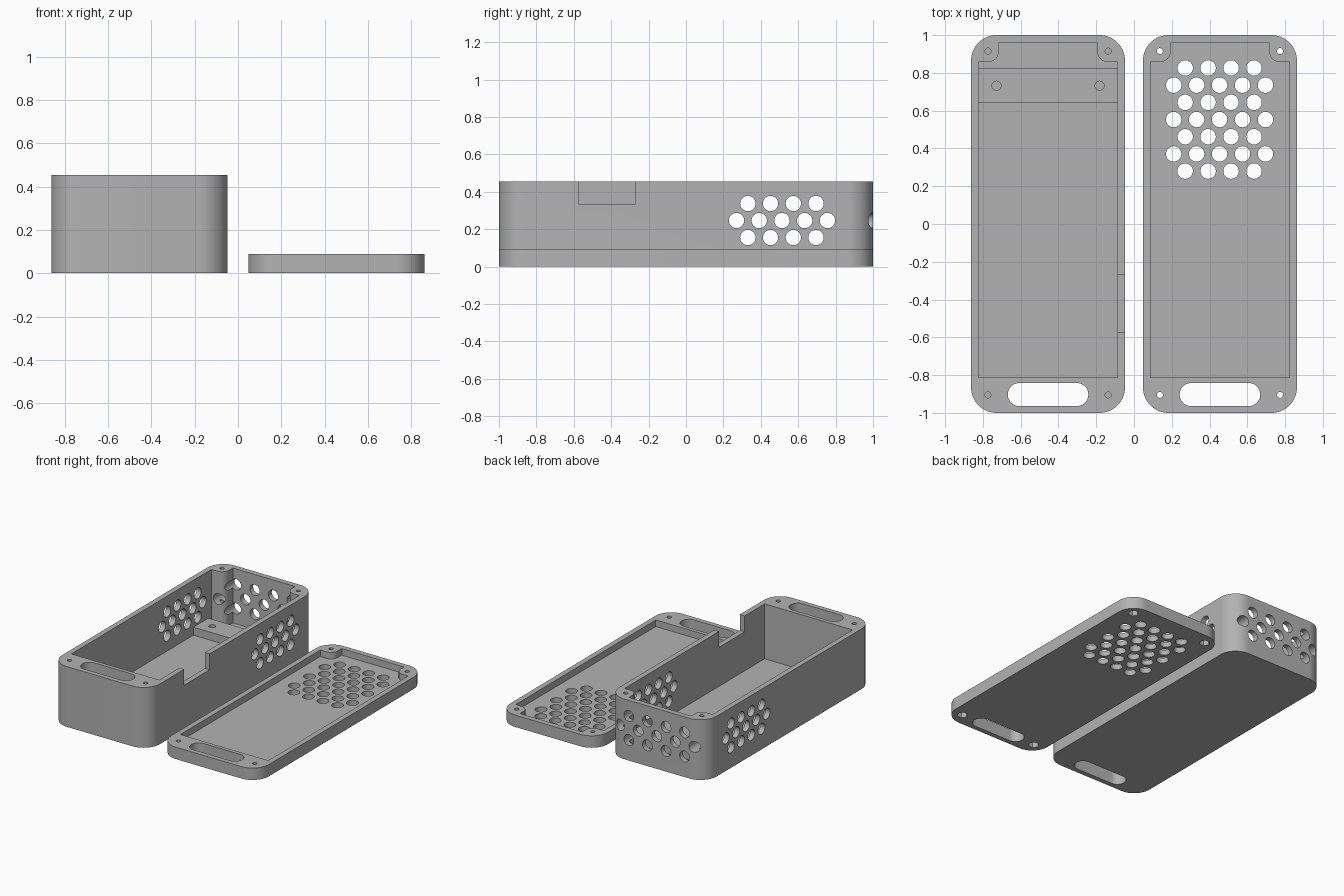
import bpy, bmesh, math
from mathutils import Vector

if "Cube" in bpy.data.objects:
    bpy.data.objects.remove(bpy.data.objects["Cube"], do_unlink=True)

grey = bpy.data.materials.new("plain grey")
grey.use_nodes = True
COLOUR = (0.45, 0.45, 0.45, 1)
grey.diffuse_color = COLOUR
grey.node_tree.nodes["Principled BSDF"].inputs["Base Color"].default_value = COLOUR

WIDTH, CORNER, WALL = 0.815, 0.135, 0.04
HALF = WIDTH / 2
BOX_X, LID_X = -0.455, 0.455
BOX_H, LID_H = 0.455, 0.09
SCREW_X, SCREW_BACK, SCREW_FRONT = 0.318, 0.915, -0.905
BOSS_R, HOLE_R, PITCH = 0.058, 0.041, 0.1215


def arc(cx, cy, r, a0, a1, n):
    angles = [math.radians(a0 + (a1 - a0) * i / n) for i in range(n + 1)]
    return [(cx + r * math.cos(a), cy + r * math.sin(a)) for a in angles]


def circle(cx, cy, r, n=32):
    return arc(cx, cy, r, 0, 360, n)[:-1]


def rounded(cx, cy, hx, hy, r):
    pts = []
    for i, (sx, sy) in enumerate([(1, 1), (-1, 1), (-1, -1), (1, -1)]):
        pts += arc(cx + sx * (hx - r), cy + sy * (hy - r), r, 90 * i, 90 * i + 90, 16)
    return pts


def rect(x0, x1, y0, y1):
    return [(x0, y0), (x1, y0), (x1, y1), (x0, y1)]


def solid(name, outlines, lo, hi, axis="z"):
    """Extrude closed outlines along an axis into one object."""
    place = {"z": lambda u, v, w: (u, v, w),
             "x": lambda u, v, w: (w, u, v),
             "y": lambda u, v, w: (u, w, v)}[axis]
    bm = bmesh.new()
    for pts in outlines:
        face = bm.faces.new([bm.verts.new(place(u, v, lo)) for u, v in pts])
        new = bmesh.ops.extrude_face_region(bm, geom=[face])["geom"]
        move = Vector(place(0, 0, hi - lo))
        bmesh.ops.translate(bm, vec=move,
                            verts=[g for g in new if isinstance(g, bmesh.types.BMVert)])
    bmesh.ops.recalc_face_normals(bm, faces=bm.faces)
    mesh = bpy.data.meshes.new(name)
    bm.to_mesh(mesh)
    bm.free()
    mesh.materials.append(grey)
    obj = bpy.data.objects.new(name, mesh)
    bpy.context.collection.objects.link(obj)
    return obj


def activate(obj):
    bpy.ops.object.select_all(action="DESELECT")
    obj.select_set(True)
    bpy.context.view_layer.objects.active = obj


def cut(target, outlines, lo, hi, axis="z"):
    cutter = solid("cutter", outlines, lo, hi, axis)
    cutter.hide_render = True
    mod = target.modifiers.new("cut", "BOOLEAN")
    mod.operation, mod.solver, mod.object = "DIFFERENCE", "EXACT", cutter
    activate(target)
    bpy.ops.object.modifier_apply(modifier=mod.name)
    bpy.data.objects.remove(cutter, do_unlink=True)


def smooth(obj):
    activate(obj)
    bpy.ops.object.shade_smooth_by_angle(angle=math.radians(30))


def vents(u, v, counts, pitch, row):
    """Staggered rows of round holes centred on u, starting at height v."""
    return [circle(u + (i - (n - 1) / 2) * pitch, v + k * row, HOLE_R)
            for k, n in enumerate(counts) for i in range(n)]


def cavity(cx):
    """Inner pocket with two rounded screw bosses at the back corners."""
    side, front, back = HALF - WALL, -0.813, 0.96
    right = [(side, front), (side, SCREW_BACK - BOSS_R)]
    right += arc(SCREW_X, SCREW_BACK, BOSS_R, 270, 180, 10)
    right += [(SCREW_X - BOSS_R, back)]
    left = [(-x, y) for x, y in reversed(right)]
    return [(cx + x, y) for x, y in right + left]


def screws(cx, r, n=24):
    return [circle(cx + s * SCREW_X, y, r, n)
            for s in (-1, 1) for y in (SCREW_FRONT, SCREW_BACK)]


def shell(name, cx, height):
    """Rounded tray with its pocket and the strap slot at the front."""
    obj = solid(name, [rounded(cx, 0, HALF, 1, CORNER)], 0, height)
    cut(obj, [cavity(cx)], WALL, height + 0.1)
    cut(obj, [rounded(cx, -0.903, 0.213, 0.061, 0.06)], -0.1, height + 0.1)
    return obj


# Deep box: side and back vents, cable notch, blind screw holes
box = shell("box_body", BOX_X, BOX_H)
cut(box, vents(0.513, 0.155, (4, 5, 4), PITCH, 0.091), -1, 0, "x")
cut(box, vents(BOX_X, 0.155, (4, 5, 4), 0.155, 0.091), 0.83, 1.1, "y")
cut(box, [rect(-0.575, -0.27, 0.335, 0.6)], -0.2, 0.02, "x")
cut(box, screws(BOX_X, 0.016), 0.2, 0.6)
smooth(box)

# Raised mounting bar across the box floor
bar = solid("mounting_bar",
            [rect(BOX_X - HALF + 0.035, BOX_X + HALF - 0.035, 0.643, 0.823)], 0.035, 0.1)
cut(bar, [circle(BOX_X + s * 0.273, 0.732, 0.024) for s in (-1, 1)], 0.045, 0.2)
smooth(bar)

# Shallow lid: vent field, through screw holes, hexagonal nut pockets below
lid = shell("lid", LID_X, LID_H)
cut(lid, vents(LID_X - 0.002, 0.28, (4, 5, 4, 5, 4, 5, 4), PITCH, 0.091), -0.1, 0.2)
cut(lid, screws(LID_X, 0.016), -0.1, 0.2)
cut(lid, screws(LID_X, 0.037, 6), -0.1, 0.04)
smooth(lid)
